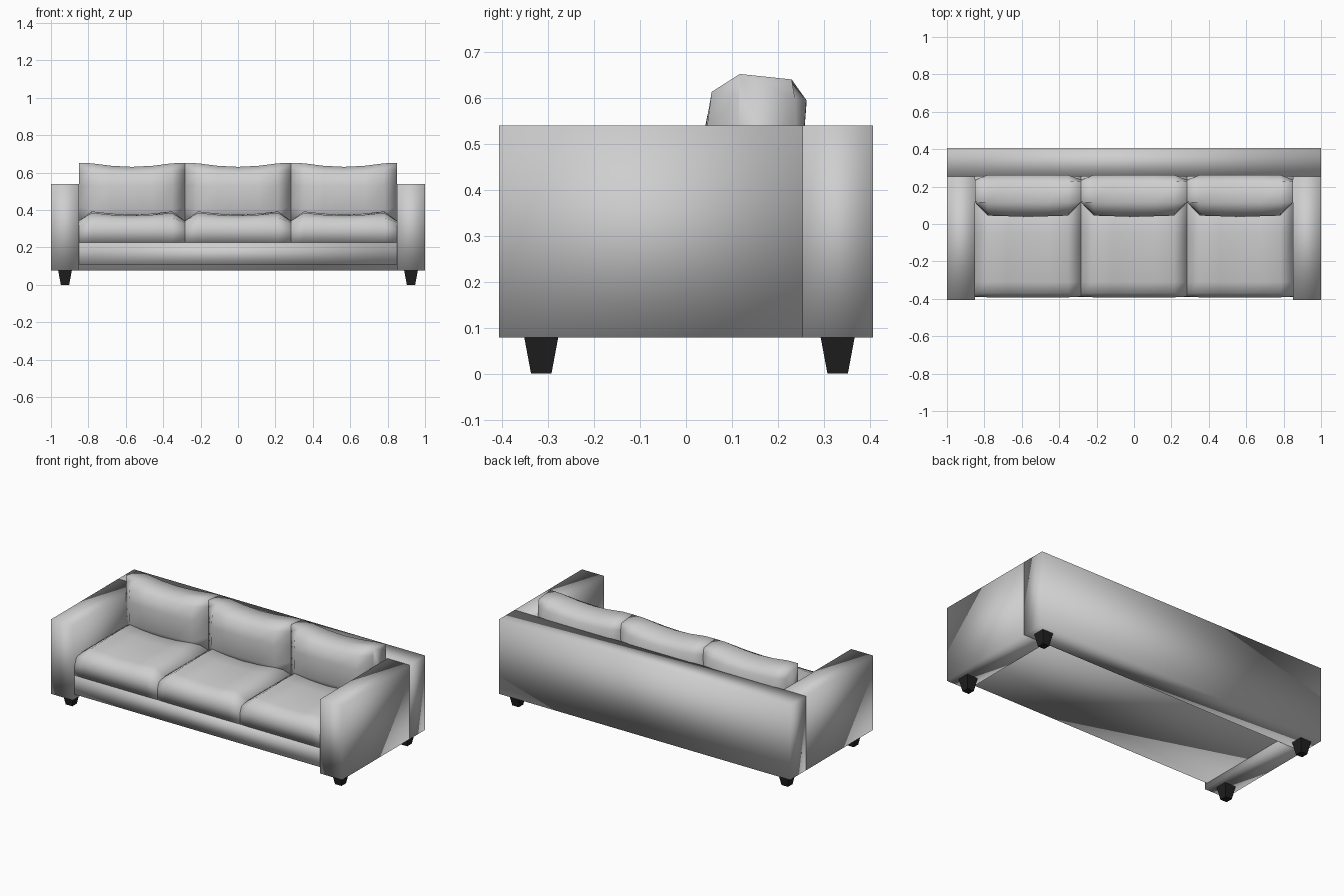
import bpy
import bmesh

cube = bpy.data.objects.get("Cube")
if cube:
    bpy.data.objects.remove(cube)


def material(name, value):
    mat = bpy.data.materials.new(name)
    mat.use_nodes = True
    colour = (value, value, value, 1)
    mat.diffuse_color = colour
    mat.node_tree.nodes["Principled BSDF"].inputs["Base Color"].default_value = colour
    return mat


fabric = material("grey fabric", 0.62)
dark_wood = material("black wood", 0.014)


def finish(bm, name, mat, smooth):
    bmesh.ops.recalc_face_normals(bm, faces=bm.faces)
    for face in bm.faces:
        face.smooth = smooth
    mesh = bpy.data.meshes.new(name)
    bm.to_mesh(mesh)
    bm.free()
    mesh.materials.append(mat)
    obj = bpy.data.objects.new(name, mesh)
    bpy.context.collection.objects.link(obj)
    return obj


def box(name, low, high, mat=fabric, smooth=True, taper=1.0):
    """Box between two corners; taper narrows its lower end."""
    bm = bmesh.new()
    bmesh.ops.create_cube(bm, size=1)
    for v in bm.verts:
        scale = taper if v.co.z < 0 else 1.0
        for i in range(3):
            k = scale if i < 2 else 1.0
            v.co[i] = (low[i] + high[i]) / 2 + v.co[i] * k * (high[i] - low[i])
    return finish(bm, name, mat, smooth)


def blend(a, b, t):
    return [(p[0] + (q[0] - p[0]) * t, p[1] + (q[1] - p[1]) * t) for p, q in zip(a, b)]


def cushion(name, centre, end, inset, middle):
    """Loft (y, z) outlines along x, symmetric about the centre."""
    half = [(0.283, end), (0.215, inset), (0.11, blend(inset, middle, 0.7))]
    sections = [(-x, s) for x, s in half] + [(0, middle)] + [(x, s) for x, s in reversed(half)]
    bm = bmesh.new()
    rings = [[bm.verts.new((centre + x, y, z)) for y, z in s] for x, s in sections]
    n = len(end)
    for a, b in zip(rings, rings[1:]):
        for i in range(n):
            j = (i + 1) % n
            bm.faces.new((a[i], a[j], b[j], b[i]))
    bm.faces.new(rings[0])
    bm.faces.new(rings[-1])
    return finish(bm, name, fabric, True)


# Frame: back, arms and the raised base between them
box("backrest", (-1, 0.253, 0.078), (1, 0.407, 0.54))
box("right_arm", (-1, -0.407, 0.078), (-0.85, 0.253, 0.54))
box("left_arm", (0.85, -0.407, 0.078), (1, 0.253, 0.54))
box("seat_base", (-0.85, -0.39, 0.108), (0.85, 0.253, 0.226))

# Tapered legs
for side, x in (("right", -0.925), ("left", 0.925)):
    for place, y in (("front", -0.315), ("back", 0.33)):
        box(f"{place}_{side}_leg", (x - 0.037, y - 0.037, 0), (x + 0.037, y + 0.037, 0.079),
            dark_wood, False, 0.6)

# Seat cushion outlines: pinched ends, fuller just inside, sunk middle
seat_end = [(-0.388, 0.226), (-0.388, 0.29), (-0.37, 0.332), (-0.31, 0.343),
            (-0.05, 0.343), (0.253, 0.34), (0.253, 0.226)]
seat_inset = [(-0.39, 0.226), (-0.392, 0.31), (-0.37, 0.36), (-0.31, 0.385),
              (-0.05, 0.393), (0.253, 0.385), (0.253, 0.226)]
seat_middle = [(-0.39, 0.226), (-0.393, 0.31), (-0.37, 0.352), (-0.31, 0.37),
               (-0.05, 0.376), (0.253, 0.37), (0.253, 0.226)]

# Back cushion outlines, from lower front over the top to lower back
back_end = [(0.115, 0.33), (0.115, 0.42), (0.115, 0.53), (0.115, 0.61), (0.117, 0.652),
            (0.23, 0.64), (0.237, 0.6), (0.235, 0.47), (0.23, 0.33)]
back_inset = [(0.075, 0.33), (0.05, 0.4), (0.045, 0.53), (0.056, 0.613), (0.115, 0.65),
              (0.225, 0.638), (0.262, 0.595), (0.253, 0.47), (0.24, 0.33)]
back_middle = [(0.07, 0.33), (0.038, 0.4), (0.04, 0.53), (0.055, 0.6), (0.115, 0.631),
               (0.22, 0.622), (0.262, 0.585), (0.253, 0.47), (0.24, 0.33)]

for place, x in (("right", -0.567), ("middle", 0), ("left", 0.567)):
    cushion(f"{place}_seat_cushion", x, seat_end, seat_inset, seat_middle)
    cushion(f"{place}_back_cushion", x, back_end, back_inset, back_middle)
